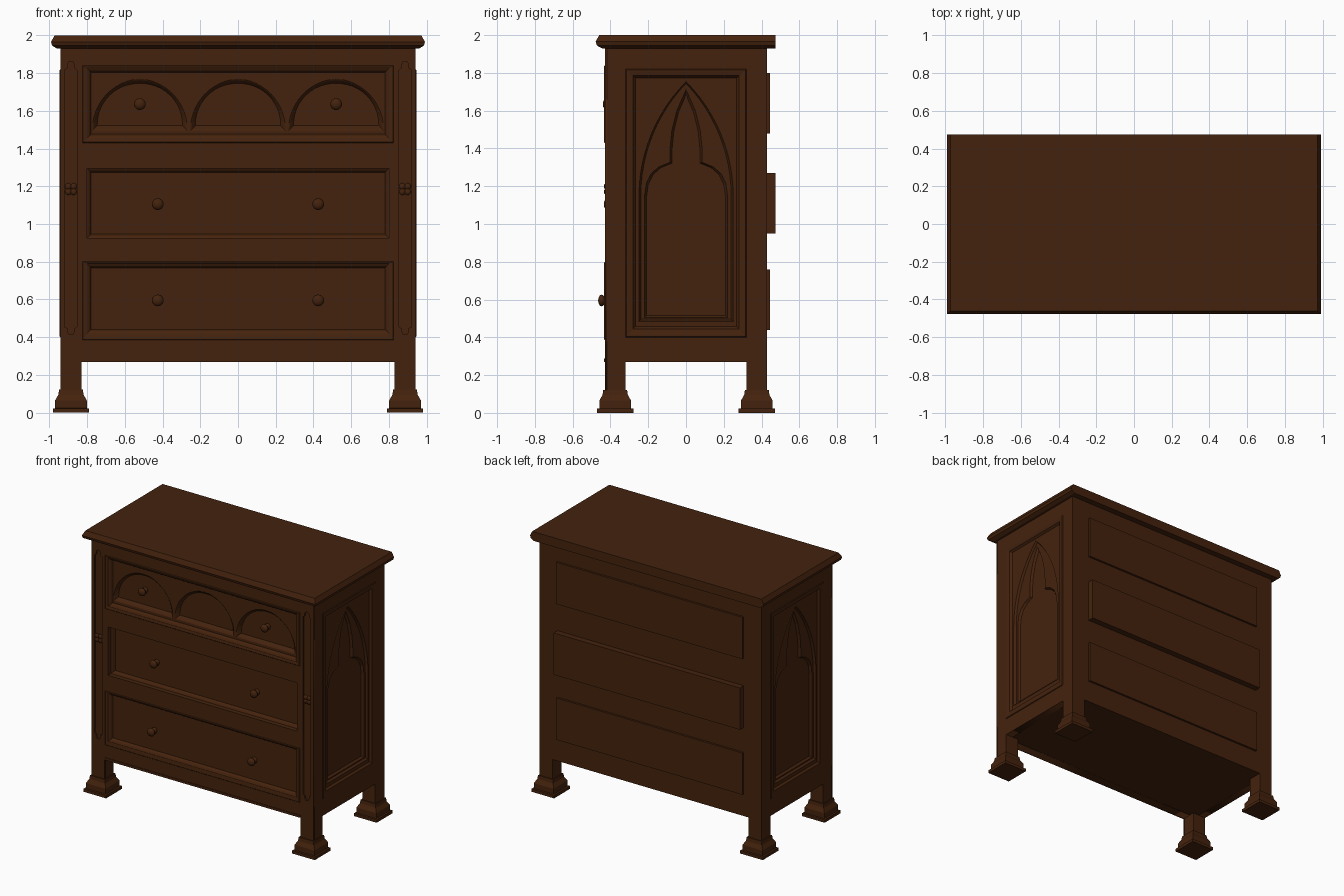
import bpy, math
from mathutils import Matrix, Vector

if "Cube" in bpy.data.objects:
    bpy.data.objects.remove(bpy.data.objects["Cube"])

wood = bpy.data.materials.new("dark_walnut")
wood.use_nodes = True
COLOUR = (0.058, 0.0162, 0.004, 1)
wood.diffuse_color = COLOUR
wood.node_tree.nodes["Principled BSDF"].inputs["Base Color"].default_value = COLOUR
wood.node_tree.nodes["Principled BSDF"].inputs["Roughness"].default_value = 0.7


def frame(u, v, d, origin):
    m = Matrix((u, v, d)).transposed().to_4x4()
    m.translation = Vector(origin)
    return m


# Local frames: outline in u, v and depth d pointing outwards
WORLD = Matrix.Identity(4)
FRONT = frame((1, 0, 0), (0, 0, 1), (0, -1, 0), (0, -0.43, 0))
LEFT = frame((0, 1, 0), (0, 0, 1), (1, 0, 0), (0.94, 0, 0))
RIGHT = frame((0, -1, 0), (0, 0, 1), (-1, 0, 0), (-0.94, 0, 0))


def add(name, mesh, m):
    mesh.materials.clear()
    mesh.materials.append(wood)
    mesh.transform(m)
    ob = bpy.data.objects.new(name, mesh)
    bpy.context.collection.objects.link(ob)
    return ob


def loft(name, m, loops, first=False, last=True):
    """Bridge nested outlines of equal length, each given with its depth."""
    n = len(loops[0][0])
    verts = [(u, v, d) for pts, d in loops for u, v in pts]
    faces = [(k * n + i, k * n + (i + 1) % n, (k + 1) * n + (i + 1) % n, (k + 1) * n + i)
             for k in range(len(loops) - 1) for i in range(n)]
    if first:
        faces.append(tuple(reversed(range(n))))
    if last:
        faces.append(tuple(range(len(verts) - n, len(verts))))
    mesh = bpy.data.meshes.new(name)
    mesh.from_pydata(verts, [], faces)
    return add(name, mesh, m)


def plate(name, m, outlines, top, thick):
    """Flat board with holes: the first outline is the edge."""
    cu = bpy.data.curves.new(name, 'CURVE')
    cu.dimensions = '2D'
    cu.fill_mode = 'BOTH'
    cu.extrude = thick / 2
    for pts in outlines:
        sp = cu.splines.new('POLY')
        sp.points.add(len(pts) - 1)
        for p, (u, v) in zip(sp.points, pts):
            p.co = (u, v, 0, 1)
        sp.use_cyclic_u = True
    tmp = bpy.data.objects.new(name + "_tmp", cu)
    bpy.context.collection.objects.link(tmp)
    dg = bpy.context.evaluated_depsgraph_get()
    mesh = bpy.data.meshes.new_from_object(tmp.evaluated_get(dg))
    bpy.data.objects.remove(tmp)
    return add(name, mesh, m @ Matrix.Translation((0, 0, top - thick / 2)))


def rect(u0, u1, v0, v1, i=0.0):
    return [(u0 + i, v0 + i), (u1 - i, v0 + i), (u1 - i, v1 - i), (u0 + i, v1 - i)]


def box(name, x0, x1, y0, y1, z0, z1):
    r = rect(x0, x1, y0, y1)
    return loft(name, WORLD, [(r, z0), (r, z1)], first=True)


def mirrored(half, c=0.0):
    """Close a right half (bottom to apex) into a symmetric outline."""
    return [(c + u, v) for u, v in half] + [(c - u, v) for u, v in reversed(half) if u > 1e-5]


def arch(c, base, spring, apex, w, i=0.0, steps=12):
    """Pointed two-centred arch, inset by i."""
    w, base, apex = w - i, base + i, apex - i
    spring = max(spring, base + 0.005)
    rise = apex - spring
    r = (w * w + rise * rise) / (2 * w)
    end = math.atan2(rise, r - w)
    half = [(w, base)]
    for k in range(steps):
        a = end * k / steps
        half.append((w - r + r * math.cos(a), spring + r * math.sin(a)))
    return mirrored(half + [(0, apex)], c)


CUSP = [(0.225, 1.15), (0.215, 1.22), (0.19, 1.27), (0.15, 1.305), (0.09, 1.33),
        (0.09, 1.40), (0.08, 1.50), (0.055, 1.60), (0.025, 1.67)]


def cusped(i=0.0):
    return mirrored([(0.225 - i, 0.5 + i)] + [(u - i, v - i / 2) for u, v in CUSP]
                    + [(0, 1.72 - 2 * i)])


# Carcass
box("carcass", -0.88, 0.88, -0.36, 0.429, 0.271, 1.94)

# Moulded top, straight at the back
loft("top_board", WORLD, [(rect(-s, s, -f, 0.475), z) for s, f, z in
     ((0.96, 0.445, 1.93), (0.985, 0.472, 1.945), (0.99, 0.478, 1.965), (0.972, 0.46, 2.0))],
     first=True)

# Posts and stepped feet
for sx, side in ((1, "left"), (-1, "right")):
    for sy, end in ((1, "back"), (-1, "front")):
        cx, cy = sx * 0.885, sy * 0.375
        y_in, y_out = sy * 0.32, (0.43 if sy > 0 else -0.418)
        box(f"{end}_{side}_post", cx - 0.055, cx + 0.055,
            min(y_in, y_out), max(y_in, y_out), 0.1, 1.935)
        loft(f"{end}_{side}_foot", WORLD,
             [(rect(cx - h, cx + h, cy - h, cy + h), z) for h, z in
              ((0.096, 0), (0.096, 0.022), (0.084, 0.024), (0.084, 0.065),
               (0.067, 0.095), (0.063, 0.122))], first=True)

# Front post faces with a cusped slot and a small rosette
slot_half = [(0.033, 0.455), (0.033, 1.815), (0.018, 1.825), (0.018, 1.845), (0.01, 1.86)]
for sx, side in ((1, "left"), (-1, "right")):
    c = sx * 0.885
    slot = [(c + u, v) for u, v in
            [(0.01, 0.415), (0.018, 0.43), (0.018, 0.447)] + slot_half]
    slot += [(2 * c - u, v) for u, v in reversed(slot)]
    plate(f"{side}_post_face", FRONT,
          [rect(c - 0.055, c + 0.055, 0.1, 1.935), slot], 0, 0.013)
    for k in range(4):
        a = k * math.pi / 2 + math.pi / 4
        bpy.ops.mesh.primitive_uv_sphere_add(
            segments=10, ring_count=6, radius=0.018,
            location=(c + 0.02 * math.cos(a), -0.422, 1.185 + 0.02 * math.sin(a)))
        petal = bpy.context.object
        petal.name = f"{side}_rosette_petal"
        petal.scale.y = 0.7
        petal.data.materials.append(wood)
        bpy.ops.object.shade_smooth()

# Front frame with three drawer openings
W = 0.80
openings = {"bottom": (0.42, 0.79), "middle": (0.925, 1.295), "top": (1.455, 1.825)}
plate("front_frame", FRONT, [rect(-0.83, 0.83, 0.27, 1.935)]
      + [rect(-W, W, a, b) for a, b in openings.values()], 0, 0.07)
box("apron_bead", -0.83, 0.83, -0.434, -0.42, 0.27, 0.288)
for name, low, high in (("bottom", 0.385, 0.80), ("top", 1.43, 1.84)):
    a, b = openings[name]
    edge = (-0.825, 0.825, low, high)
    loft(f"{name}_drawer_lip", FRONT, [(rect(*edge), 0), (rect(*edge, 0.004), 0.004),
         (rect(*edge, 0.008), 0.004), (rect(-W, W, a, b), 0)], last=False)

# Drawer fronts, the middle one pushed further in
for name, push in (("bottom", 0), ("middle", 0.03), ("top", 0)):
    e = (-W, W) + openings[name]
    loft(f"{name}_drawer_front", FRONT,
         [(rect(*e), 0), (rect(*e, 0.001), -push - 0.002), (rect(*e, 0.012), -push - 0.008),
          (rect(*e, 0.022), -push - 0.025)], last=name != "top")
arches = [(c, 1.495, 1.5, 1.77, 0.252) for c in (-0.52, 0, 0.52)]
plate("top_drawer_tracery", FRONT, [rect(-0.782, 0.782, 1.47, 1.81)]
      + [arch(*a) for a in arches], -0.025, 0.03)
for a in arches:
    loft("top_drawer_arch", FRONT, [(arch(*a), -0.025), (arch(*a, 0.008), -0.03),
                                    (arch(*a, 0.026), -0.05)])

# Drawer backs showing through the rear
for name, z, y in (("bottom", 0.44, 0.445), ("middle", 0.95, 0.475), ("top", 1.48, 0.445)):
    box(f"{name}_drawer_back", -0.79, 0.79, 0.40, y, z, z + 0.32)

# Turned knobs
knob = [(0.022, 0), (0.024, 0.008), (0.012, 0.016), (0.011, 0.024), (0.025, 0.031),
        (0.031, 0.041), (0.027, 0.051), (0.015, 0.058), (0.004, 0.06)]
for name, x, z, base in (("bottom", 0.425, 0.595, -0.025), ("middle", 0.425, 1.105, -0.055),
                         ("top", 0.52, 1.635, -0.05)):
    for c in (x, -x):
        ring = [2 * math.pi * k / 20 for k in range(20)]
        ob = loft(f"{name}_knob", FRONT,
                  [([(c + r * math.cos(t), z + r * math.sin(t)) for t in ring], base + d)
                   for r, d in knob])
        for p in ob.data.polygons:
            p.use_smooth = True

# Side panels: framed recess, pointed arch, cusped inner panel
hole = (-0.28, 0.28, 0.445, 1.785)
lip = (-0.32, 0.32, 0.40, 1.82)
big = (0, 0.48, 1.15, 1.76, 0.255)
for m, side in ((LEFT, "left"), (RIGHT, "right")):
    plate(f"{side}_side_frame", m, [rect(-0.32, 0.32, 0.27, 1.935), rect(*hole)], 0, 0.06)
    loft(f"{side}_side_moulding", m,
         [(rect(*lip), 0), (rect(*lip, 0.004), 0.005), (rect(*lip, 0.012), 0.005),
          (rect(*hole), 0), (rect(*hole, 0.012), -0.015)], last=False)
    plate(f"{side}_side_spandrel", m, [rect(*hole), arch(*big)], -0.015, 0.012)
    loft(f"{side}_side_arch", m, [(arch(*big), -0.015), (arch(*big, 0.006), -0.012),
                                  (arch(*big, 0.016), -0.028)], last=False)
    plate(f"{side}_side_tracery", m, [arch(*big, 0.012), cusped()], -0.028, 0.012)
    loft(f"{side}_side_panel", m, [(cusped(), -0.028), (cusped(0.005), -0.026),
                                   (cusped(0.016), -0.042)])
